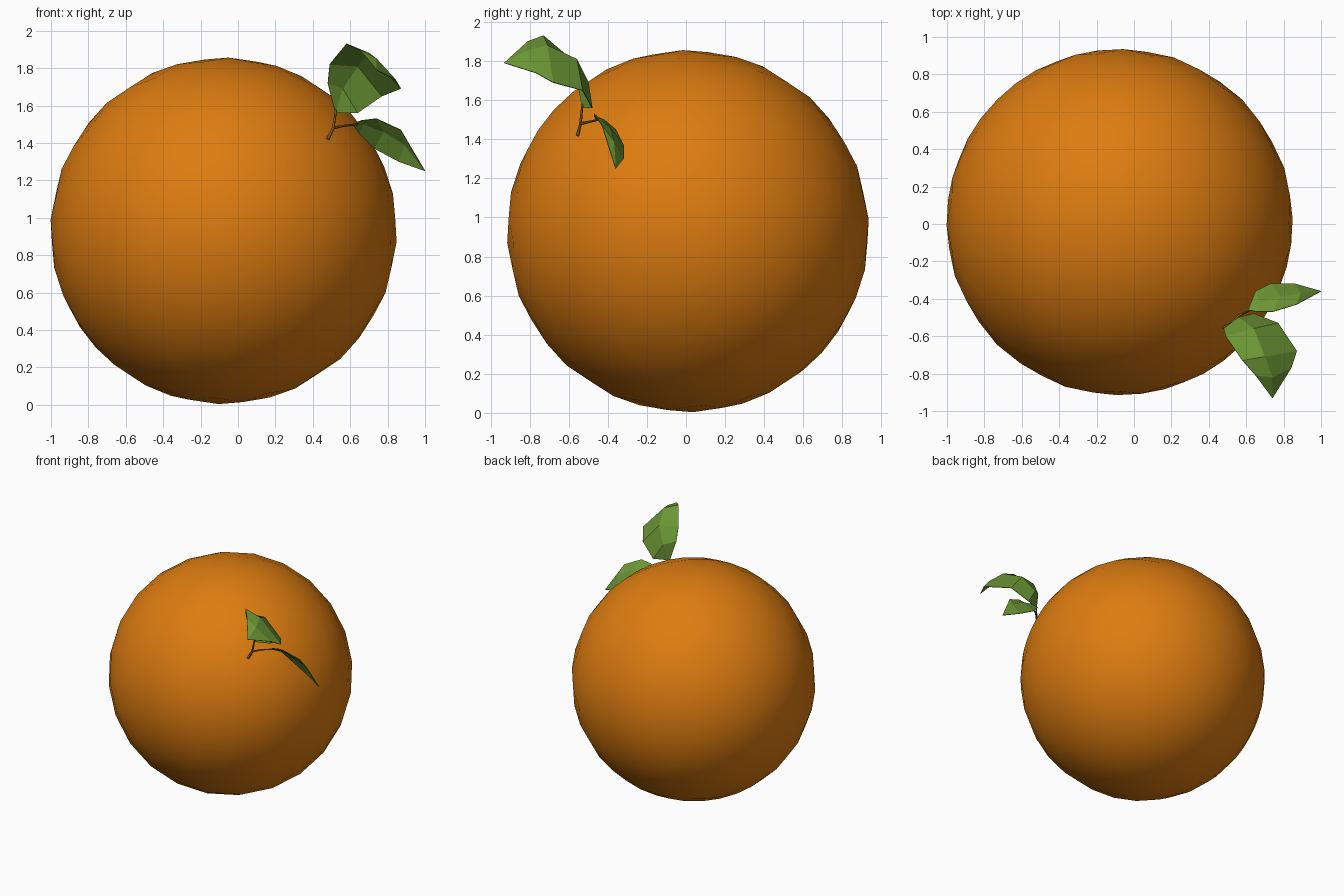
import bpy
from mathutils import Vector

cube = bpy.data.objects.get("Cube")
if cube:
    bpy.data.objects.remove(cube, do_unlink=True)


def make_material(name, rgb):
    mat = bpy.data.materials.new(name)
    mat.use_nodes = True
    mat.diffuse_color = (*rgb, 1)
    mat.node_tree.nodes["Principled BSDF"].inputs["Base Color"].default_value = (*rgb, 1)
    return mat


orange = make_material("orange peel", (0.72, 0.2, 0.005))
green = make_material("leaf green", (0.15, 0.31, 0.035))
brown = make_material("twig brown", (0.2, 0.09, 0.02))


def make_leaf(name, base, rows, tip):
    """Folded leaf: each row is left edge, midrib, right edge."""
    points = [base] + [p for row in rows for p in row] + [tip]
    end = len(points) - 1
    faces = [(0, 2, 1), (0, 3, 2)]
    for r in range(len(rows) - 1):
        for c in (1, 2):
            a = 3 * r + c
            faces.append((a, a + 1, a + 4, a + 3))
    faces += [(end - 3, end - 2, end), (end - 2, end - 1, end)]
    mesh = bpy.data.meshes.new(name)
    mesh.from_pydata(points, [], faces)
    mesh.materials.append(green)
    leaf = bpy.data.objects.new(name, mesh)
    bpy.context.collection.objects.link(leaf)
    thick = leaf.modifiers.new("thickness", "SOLIDIFY")
    thick.thickness = 0.004
    thick.offset = 0


def make_twig(name, path, radii):
    curve = bpy.data.curves.new(name, "CURVE")
    curve.dimensions = "3D"
    curve.bevel_depth = 0.01
    curve.bevel_resolution = 0
    curve.use_fill_caps = True
    spline = curve.splines.new("POLY")
    spline.points.add(len(path) - 1)
    for point, co, radius in zip(spline.points, path, radii):
        point.co = (*co, 1)
        point.radius = radius
    curve.materials.append(brown)
    bpy.context.collection.objects.link(bpy.data.objects.new(name, curve))


# Fruit, with its pole turned towards the twig
axis = Vector((0.6, -0.6, 0.52))
bpy.ops.mesh.primitive_uv_sphere_add(
    segments=24, ring_count=16, radius=0.927, location=(-0.077, 0.01, 0.93),
    rotation=axis.to_track_quat("Z", "Y").to_euler())
fruit = bpy.context.object
fruit.name = "fruit"
fruit.data.materials.append(orange)
bpy.ops.object.shade_smooth()

# Twig and its side branch
fork = (0.51, -0.54, 1.48)
make_twig("twig", [(0.48, -0.555, 1.42), fork, (0.525, -0.53, 1.58)], [1, 0.8, 0.6])
make_twig("side_branch", [fork, (0.56, -0.49, 1.49), (0.64, -0.45, 1.5)], [0.8, 0.6, 0.5])

# Upper leaf, arching forward
make_leaf("upper_leaf", (0.52, -0.53, 1.56), [
    [(0.48, -0.56, 1.72), (0.56, -0.5, 1.69), (0.64, -0.48, 1.56)],
    [(0.49, -0.6, 1.82), (0.64, -0.56, 1.81), (0.77, -0.53, 1.65)],
    [(0.58, -0.73, 1.93), (0.7, -0.71, 1.88), (0.87, -0.68, 1.69)],
    [(0.65, -0.81, 1.9), (0.74, -0.82, 1.85), (0.84, -0.77, 1.74)],
], (0.74, -0.93, 1.79))

# Lower leaf, drooping to the side
make_leaf("lower_leaf", (0.61, -0.46, 1.5), [
    [(0.66, -0.47, 1.52), (0.67, -0.42, 1.5), (0.65, -0.36, 1.45)],
    [(0.74, -0.47, 1.53), (0.78, -0.39, 1.46), (0.73, -0.32, 1.37)],
    [(0.87, -0.43, 1.47), (0.89, -0.37, 1.39), (0.86, -0.32, 1.3)],
], (1.0, -0.36, 1.25))
